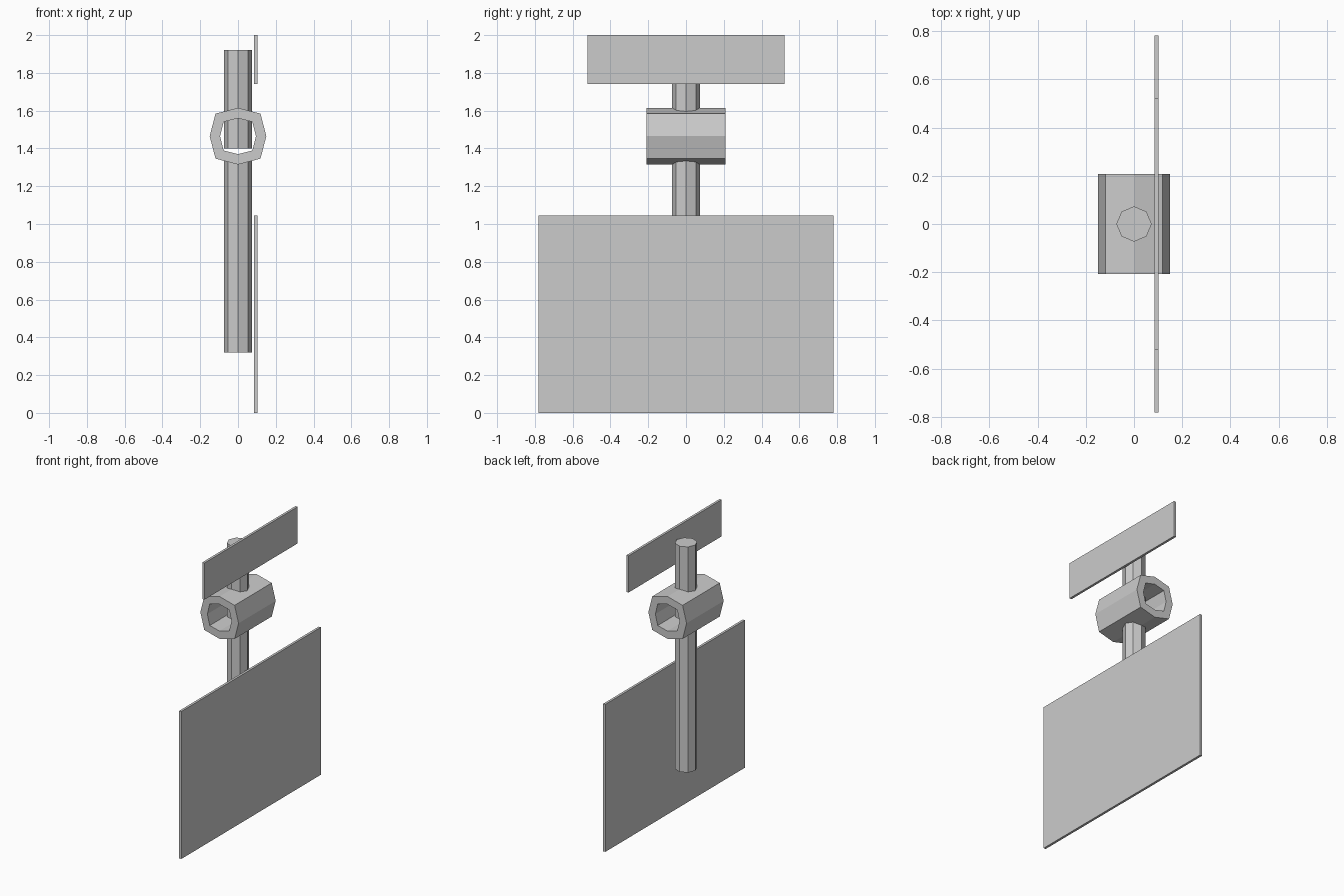
import bpy
import bmesh
from math import cos, sin, pi

cube = bpy.data.objects.get("Cube")
if cube:
    bpy.data.objects.remove(cube, do_unlink=True)

grey = bpy.data.materials.new("light_grey")
grey.use_nodes = True
grey.diffuse_color = (0.6, 0.6, 0.6, 1)
grey.node_tree.nodes["Principled BSDF"].inputs["Base Color"].default_value = (0.6, 0.6, 0.6, 1)


def add_object(name, bm):
    bmesh.ops.recalc_face_normals(bm, faces=bm.faces)
    mesh = bpy.data.meshes.new(name)
    bm.to_mesh(mesh)
    bm.free()
    mesh.materials.append(grey)
    obj = bpy.data.objects.new(name, mesh)
    bpy.context.collection.objects.link(obj)


def plate(name, half_width, bottom, top):
    bm = bmesh.new()
    bmesh.ops.create_cube(bm, size=1)
    for v in bm.verts:
        v.co.x = 0.094 + v.co.x * 0.017
        v.co.y *= 2 * half_width
        v.co.z = top if v.co.z > 0 else bottom
    add_object(name, bm)


def pole(name, bottom, top):
    bm = bmesh.new()
    bmesh.ops.create_cone(bm, cap_ends=True, segments=8, radius1=0.073,
                          radius2=0.073, depth=top - bottom)
    bmesh.ops.translate(bm, verts=bm.verts, vec=(0, 0, (top + bottom) / 2))
    add_object(name, bm)


def octagon(bm, axis_radius, corner, y):
    # Axis points alternate with slightly bulged corner points
    points = []
    for i in range(8):
        a = i * pi / 4
        r = corner * 2 ** 0.5 if i % 2 else axis_radius
        points.append(bm.verts.new((r * cos(a), y, 1.465 + r * sin(a))))
    return points


# Hollow sleeve running front to back
bm = bmesh.new()
loops = [octagon(bm, 0.15, 0.119, -0.208), octagon(bm, 0.15, 0.119, 0.208),
         octagon(bm, 0.095, 0.076, 0.208), octagon(bm, 0.095, 0.076, -0.208)]
for k, loop in enumerate(loops):
    following = loops[(k + 1) % 4]
    for i in range(8):
        j = (i + 1) % 8
        bm.faces.new((loop[i], loop[j], following[j], following[i]))
add_object("sleeve", bm)

# Post above and below the sleeve
pole("upper_post", 1.4, 1.92)
pole("lower_post", 0.32, 1.355)

# Thin panels beside the post
plate("upper_panel", 0.522, 1.74, 2.0)
plate("lower_panel", 0.782, 0, 1.046)
